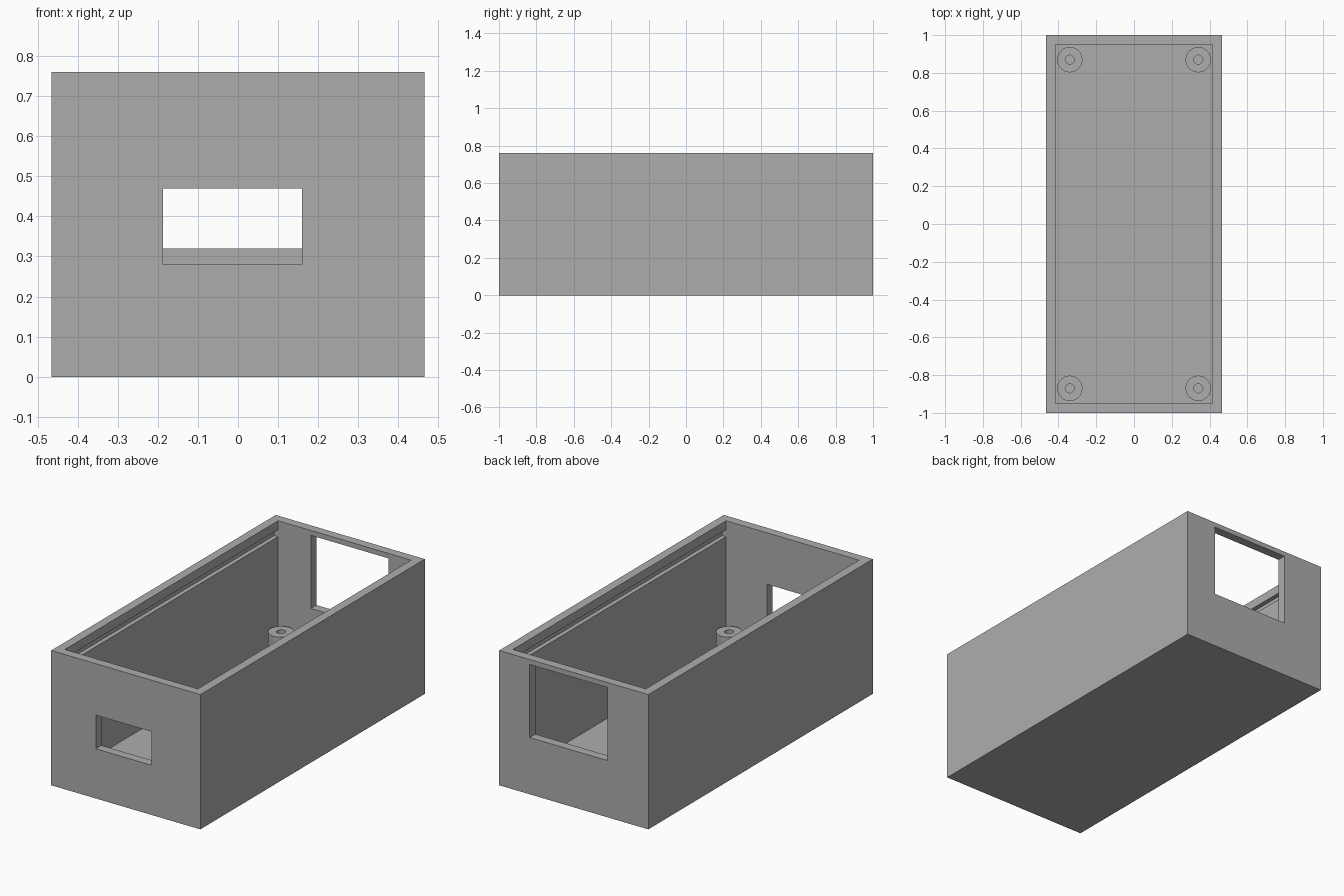
import bpy, bmesh
from mathutils import Matrix, Vector

if "Cube" in bpy.data.objects:
    bpy.data.objects.remove(bpy.data.objects["Cube"])

HALF_X, HALF_Y, HEIGHT = 0.465, 1.0, 0.76
WALL = 0.05
IN_X, IN_Y = HALF_X - WALL, HALF_Y - WALL

grey = bpy.data.materials.new("grey plastic")
grey.use_nodes = True
colour = (0.42, 0.42, 0.42, 1)
grey.diffuse_color = colour
grey.node_tree.nodes["Principled BSDF"].inputs["Base Color"].default_value = colour


def add_object(name, bm):
    bmesh.ops.recalc_face_normals(bm, faces=bm.faces)
    mesh = bpy.data.meshes.new(name)
    bm.to_mesh(mesh)
    bm.free()
    mesh.materials.append(grey)
    obj = bpy.data.objects.new(name, mesh)
    bpy.context.collection.objects.link(obj)
    return obj


def box(name, low, high):
    low, high = Vector(low), Vector(high)
    bm = bmesh.new()
    place = Matrix.Translation((low + high) / 2) @ Matrix.Diagonal((*(high - low), 1))
    bmesh.ops.create_cube(bm, size=1, matrix=place)
    return add_object(name, bm)


def prism(name, profile, y0, y1):
    """Extrude an x-z profile along y."""
    bm = bmesh.new()
    face = bm.faces.new([bm.verts.new((x, y0, z)) for x, z in profile])
    moved = bmesh.ops.extrude_face_region(bm, geom=[face])["geom"]
    verts = [v for v in moved if isinstance(v, bmesh.types.BMVert)]
    bmesh.ops.translate(bm, verts=verts, vec=(0, y1 - y0, 0))
    return add_object(name, bm)


def cut(target, cutter):
    mod = target.modifiers.new("cut", "BOOLEAN")
    mod.operation, mod.solver, mod.object = "DIFFERENCE", "EXACT", cutter
    bpy.context.view_layer.objects.active = target
    bpy.ops.object.modifier_apply(modifier=mod.name)
    bpy.data.objects.remove(cutter)


def standoff(name, x, y, outer, inner, z0, z1):
    """Hollow screw post, lathed from a closed radius-height profile."""
    bm = bmesh.new()
    points = [(outer, z0), (outer, z1), (inner, z1), (inner, z0)]
    verts = [bm.verts.new((r, 0, z)) for r, z in points]
    edges = [bm.edges.new((verts[i], verts[(i + 1) % 4])) for i in range(4)]
    bmesh.ops.spin(bm, geom=verts + edges, axis=(0, 0, 1), cent=(0, 0, 0),
                   angle=6.2831853, steps=48)
    bmesh.ops.remove_doubles(bm, verts=bm.verts, dist=0.0001)
    obj = add_object(name, bm)
    obj.location = (x, y, 0)
    obj.select_set(True)
    bpy.context.view_layer.objects.active = obj
    bpy.ops.object.shade_smooth_by_angle()
    obj.select_set(False)


# Case body with an open cavity and a lid groove along both long walls
case = box("case_body", (-HALF_X, -HALF_Y, 0), (HALF_X, HALF_Y, HEIGHT))
groove_x, groove_low, groove_high = IN_X + 0.025, 0.67, 0.71
right_side = [(IN_X, WALL), (IN_X, groove_low), (groove_x, groove_low),
              (groove_x, groove_high), (IN_X, groove_high), (IN_X, HEIGHT + 0.1)]
left_side = [(-x, z) for x, z in reversed(right_side)]
cut(case, prism("cavity_cutter", right_side + left_side, -IN_Y, IN_Y))

# Openings in the end walls
cut(case, box("front_opening_cutter", (-0.187, -1.1, 0.28), (0.16, -0.9, 0.47)))
cut(case, box("back_opening_cutter", (-0.211, 0.9, 0.32), (0.275, 1.1, 0.732)))

# Screw posts in the four corners
for side, sx in (("left", 1), ("right", -1)):
    for end, sy in (("front", -1), ("back", 1)):
        standoff(f"{end}_{side}_standoff", sx * 0.34, sy * 0.87,
                 0.067, 0.024, WALL, 0.185)
